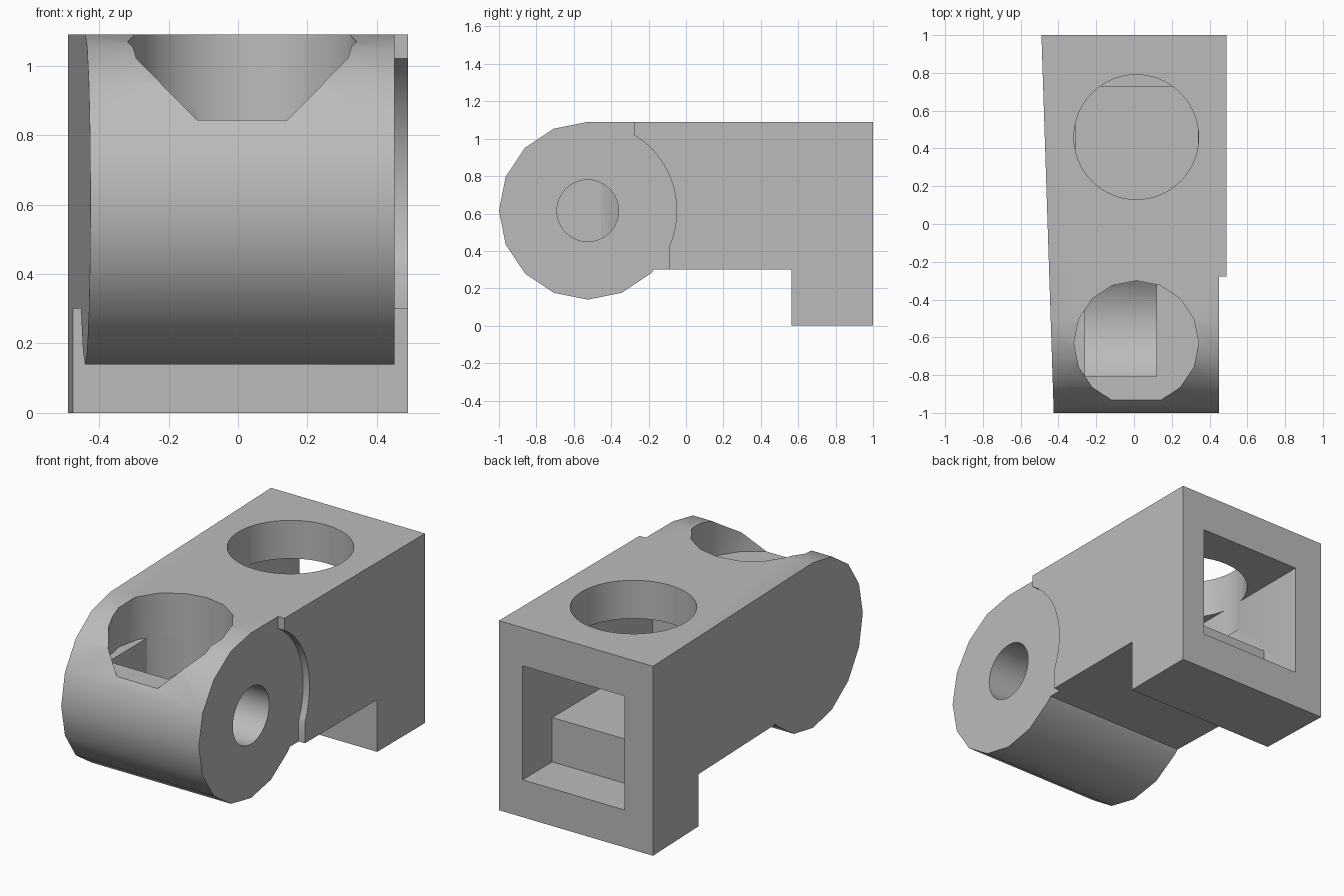
import bpy, bmesh, math
from mathutils import Vector

if "Cube" in bpy.data.objects:
    bpy.data.objects.remove(bpy.data.objects["Cube"])

grey = bpy.data.materials.new("plain grey")
grey.use_nodes = True
grey.diffuse_color = (0.5, 0.5, 0.5, 1)
grey.node_tree.nodes["Principled BSDF"].inputs["Base Color"].default_value = (0.5, 0.5, 0.5, 1)

PIN_Y, PIN_Z, KNUCKLE_R = -0.525, 0.615, 0.475
HOLE_X, POCKET_Y, BORE_R = 0.012, -0.63, 0.33


def prism(name, points, depth):
    """Extrude a closed loop of points along the depth vector."""
    bm = bmesh.new()
    face = bm.faces.new([bm.verts.new(p) for p in points])
    new = bmesh.ops.extrude_face_region(bm, geom=[face])["geom"]
    bmesh.ops.translate(bm, vec=Vector(depth), verts=[v for v in new if isinstance(v, bmesh.types.BMVert)])
    bmesh.ops.recalc_face_normals(bm, faces=bm.faces)
    mesh = bpy.data.meshes.new(name)
    bm.to_mesh(mesh)
    bm.free()
    obj = bpy.data.objects.new(name, mesh)
    bpy.context.collection.objects.link(obj)
    mesh.materials.append(grey)
    return obj


def side_prism(name, outline, x0, x1):
    return prism(name, [(x0, y, z) for y, z in outline], (x1 - x0, 0, 0))


def box(name, x0, x1, y0, y1, z0, z1):
    return side_prism(name, [(y0, z0), (y1, z0), (y1, z1), (y0, z1)], x0, x1)


def arc(cx, cy, r, start, end, steps):
    angles = [math.radians(start + (end - start) * i / steps) for i in range(steps + 1)]
    return [(cx + r * math.cos(a), cy + r * math.sin(a)) for a in angles]


def ring(cx, cy, r, n):
    return arc(cx, cy, r, 0, 360, n)[:-1]


def bore(name, y, z0, z1, n):
    return prism(name, [(a, b, z0) for a, b in ring(HOLE_X, y, BORE_R, n)], (0, 0, z1 - z0))


def combine(target, tool, operation):
    tool.hide_render = True
    mod = target.modifiers.new("cut", "BOOLEAN")
    mod.object, mod.operation, mod.solver = tool, operation, "EXACT"
    bpy.ops.object.select_all(action="DESELECT")
    bpy.context.view_layer.objects.active = target
    target.select_set(True)
    bpy.ops.object.modifier_apply(modifier=mod.name)
    bpy.data.objects.remove(tool)


# Body outline: faceted knuckle, long bar and rear foot
knuckle = arc(PIN_Y, PIN_Z, KNUCKLE_R, 90, 315, 10)
outline = knuckle + [(-0.17, 0.3), (0.565, 0.3), (0.565, 0), (1, 0), (1, 1.09)]
body = side_prism("hinge_block", outline, -0.49, 0.49)

# The -x side narrows toward the front
for v in body.data.vertices:
    if v.co.x < 0:
        v.co.x += 0.0325 * (1 - v.co.y)

# Shallow recess around the knuckle on the +x side
curve = arc(PIN_Y, PIN_Z, KNUCKLE_R, 58.5, -24.2, 32)
recess = [(-0.28, 1.3)] + curve + [(-0.09, -0.2), (-1.2, -0.2), (-1.2, 1.3)]
combine(body, side_prism("recess_cutter", recess, 0.45, 0.7), "DIFFERENCE")

# Hollow channel from the back, with a deeper well above the foot
channel = [(1.2, 0.87), (-0.18, 0.87), (-0.18, 0.47), (0.73, 0.47), (0.73, 0.215), (1.2, 0.215)]
combine(body, side_prism("channel_cutter", channel, -0.31, 0.34), "DIFFERENCE")
combine(body, bore("top_hole_cutter", 0.46, 0.7, 1.3, 64), "DIFFERENCE")

# Front pocket, and the rounded slot below its floor
combine(body, bore("pocket_cutter", POCKET_Y, 0.843, 1.3, 16), "DIFFERENCE")
slot = bore("slot_cutter", POCKET_Y, 0, 0.9, 16)
combine(slot, side_prism("slot_round", ring(PIN_Y, PIN_Z, 0.363, 48), -0.26, 0.12), "INTERSECT")
combine(body, slot, "DIFFERENCE")

# Blind pin hole from the +x side into the slot
pin = side_prism("pin_cutter", ring(PIN_Y, PIN_Z, 0.165, 48), 0, 0.7)
combine(body, pin, "DIFFERENCE")

bpy.ops.object.select_all(action="DESELECT")
body.select_set(True)
bpy.context.view_layer.objects.active = body
bpy.ops.object.shade_smooth_by_angle(angle=math.radians(30))
